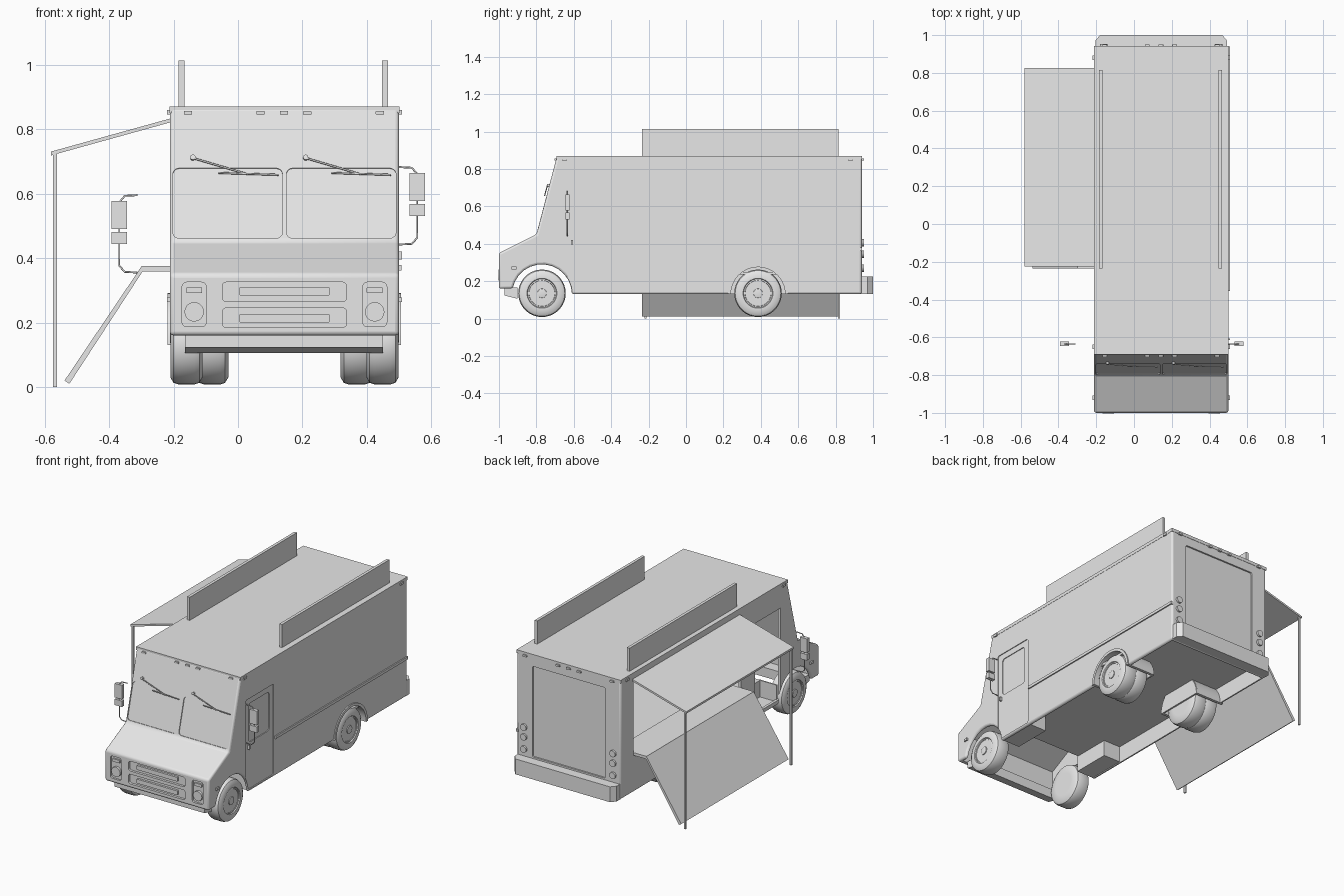
import bpy, bmesh
from math import radians, cos, sin, pi
from mathutils import Matrix, Euler

cube = bpy.data.objects.get("Cube")
if cube:
    bpy.data.objects.remove(cube, do_unlink=True)

grey = bpy.data.materials.new("plain grey")
grey.use_nodes = True
grey.diffuse_color = (0.8, 0.8, 0.8, 1)
grey.node_tree.nodes["Principled BSDF"].inputs["Base Color"].default_value = (0.8, 0.8, 0.8, 1)

CX = 0.144           # middle of the truck across x
HALF = 0.3555        # half its width
FRONT, REAR, LEFT = (90, 0, 0), (90, 0, 180), (90, 0, 90)
SLOPE = (75.3, 0, 0)


def shade(ob):
    bpy.ops.object.select_all(action='DESELECT')
    ob.select_set(True)
    bpy.context.view_layer.objects.active = ob
    bpy.ops.object.shade_smooth_by_angle(angle=radians(35))


def finish(name, bm):
    bmesh.ops.recalc_face_normals(bm, faces=bm.faces)
    me = bpy.data.meshes.new(name)
    bm.to_mesh(me)
    bm.free()
    me.materials.append(grey)
    ob = bpy.data.objects.new(name, me)
    bpy.context.collection.objects.link(ob)
    shade(ob)
    return ob


def prism(name, pts, axis, a, b):
    """Extrude a flat outline along an axis from a to b."""
    place = {'X': lambda p, t: (t, p[0], p[1]),
             'Y': lambda p, t: (p[0], t, p[1]),
             'Z': lambda p, t: (p[0], p[1], t)}[axis]
    bm = bmesh.new()
    lo = [bm.verts.new(place(p, a)) for p in pts]
    hi = [bm.verts.new(place(p, b)) for p in pts]
    bm.faces.new(lo)
    bm.faces.new(hi)
    n = len(pts)
    for i in range(n):
        j = (i + 1) % n
        bm.faces.new((lo[i], lo[j], hi[j], hi[i]))
    return finish(name, bm)


def box(name, x, y, z):
    return prism(name, [(x[0], y[0]), (x[1], y[0]), (x[1], y[1]), (x[0], y[1])], 'Z', *z)


def span(side, a, b):
    """Sorted x range on one side of the truck."""
    return sorted((CX + side * a, CX + side * b))


def arc(cy, cz, r, a, b, n=12):
    return [(cy + r * cos(radians(a + (b - a) * i / n)),
             cz + r * sin(radians(a + (b - a) * i / n))) for i in range(n + 1)]


def plate(name, w, h, r, loc, rot, up=0.004, down=0.004):
    """Rounded rectangle plate facing along its rotated local z."""
    pts = []
    for sx, sy, a in ((1, 1, 0), (-1, 1, 90), (-1, -1, 180), (1, -1, 270)):
        pts += arc(sx * (w / 2 - r), sy * (h / 2 - r), r, a, a + 90, 5)
    ob = prism(name, pts, 'Z', -down, up)
    m = Euler([radians(v) for v in rot]).to_matrix().to_4x4()
    ob.data.transform(Matrix.Translation(loc) @ m)
    return ob


def disc(name, r, loc, rot, up=0.01):
    return plate(name, 2 * r, 2 * r, r * 0.999, loc, rot, up)


def rod(name, pts, r):
    cu = bpy.data.curves.new(name, 'CURVE')
    cu.dimensions = '3D'
    cu.bevel_depth = r
    cu.bevel_resolution = 2
    cu.use_fill_caps = True
    sp = cu.splines.new('POLY')
    sp.points.add(len(pts) - 1)
    for p, q in zip(sp.points, pts):
        p.co = (*q, 1)
    cu.materials.append(grey)
    bpy.context.collection.objects.link(bpy.data.objects.new(name, cu))


def lathe(name, profile, cx, cy, cz, side, n=36):
    """Spin (x offset, radius) points around the wheel axle."""
    bm = bmesh.new()
    rings = [[bm.verts.new((cx + side * x, cy + r * cos(2 * pi * i / n), cz + r * sin(2 * pi * i / n)))
              for i in range(n)] for x, r in profile]
    for a, b in zip(rings, rings[1:]):
        for i in range(n):
            j = (i + 1) % n
            bm.faces.new((a[i], a[j], b[j], b[i]))
    bm.faces.new(rings[0])
    bm.faces.new(rings[-1])
    return finish(name, bm)


def shield_y(z):
    return -0.80 + (z - 0.45) * 0.262


# Body shell: side outline with the front wheel arch, then hollowed (open below) and cut
outline = [(-1, 0.16), (-1, 0.35), (-0.80, 0.45), (-0.69, 0.868), (0.94, 0.868), (0.94, 0.13)]
outline += arc(-0.77, 0.13, 0.16, 0, 169)
body = prism("body_shell", outline, 'X', CX - HALF, CX + HALF)
bev = body.modifiers.new("bevel", 'BEVEL')
bev.width, bev.segments, bev.limit_method = 0.012, 3, 'ANGLE'
bev.angle_limit = radians(25)

cavity = [(-0.97, 0.1), (-0.97, 0.335), (-0.785, 0.43), (-0.672, 0.845), (0.922, 0.845), (0.922, 0.1)]
cutters = [prism("cut_cavity", cavity, 'X', CX - 0.339, CX + 0.339),
           box("cut_serving", (-0.3, -0.15), (-0.235, 0.815), (0.375, 0.825)),
           box("cut_doorway", (-0.3, -0.15), (-0.62, -0.37), (0.16, 0.72)),
           plate("cut_rear_door", 0.50, 0.56, 0.01, (CX, 0.94, 0.515), REAR, 0.02, 0.01),
           plate("cut_side_door", 0.27, 0.56, 0.01, (CX + HALF, -0.5, 0.425), LEFT, 0.02, 0.005),
           plate("cut_side_pane", 0.20, 0.24, 0.02, (CX + HALF, -0.5, 0.55), LEFT, 0.02, 0.01)]
for s in (-1, 1):
    cutters.append(prism("cut_arch", arc(0.385, 0.135, 0.15, 0, 350, 30), 'X', *span(s, 0.3, 0.4)))
    cutters.append(plate("cut_windshield", 0.34, 0.225, 0.02, (CX + s * 0.176, shield_y(0.57), 0.57),
                         SLOPE, 0.02, 0.006))
    cutters.append(plate("cut_lamp_panel", 0.075, 0.138, 0.015, (CX + s * 0.28, -1, 0.256), FRONT, 0.02, 0.012))
for z in (0.295, 0.215):
    cutters.append(plate("cut_grille", 0.385, 0.06, 0.012, (CX, -1, z), FRONT, 0.02, 0.015))
for c in cutters:
    m = body.modifiers.new(c.name, 'BOOLEAN')
    m.operation, m.solver, m.object = 'DIFFERENCE', 'EXACT', c
bpy.context.view_layer.update()
baked = bpy.data.meshes.new_from_object(body.evaluated_get(bpy.context.evaluated_depsgraph_get()))
body.modifiers.clear()
body.data = baked
for c in cutters:
    bpy.data.objects.remove(c, do_unlink=True)
shade(body)

# Raised floor notched for a step well beside each door
floor = [(0.345, 0.93), (0.345, -0.37), (0.23, -0.37), (0.23, -0.60)]
prism("floor", [(CX + x, y) for x, y in floor] + [(CX - x, y) for x, y in reversed(floor)], 'Z', 0.235, 0.25)
for s in (-1, 1):
    box("step_tread", span(s, 0.23, 0.345), (-0.60, -0.37), (0.135, 0.147))
    box("step_riser", span(s, 0.222, 0.232), (-0.60, -0.37), (0.135, 0.25))
    for y in (-0.605, -0.37):
        box("step_end", span(s, 0.222, 0.345), (y, y + 0.008), (0.135, 0.25))

# Roof edge trim and upright roof boards
box("roof_cap", (CX - 0.357, CX + 0.357), (-0.692, 0.942), (0.85, 0.87))
for x in (-0.175, 0.456):
    box("roof_board", (x - 0.009, x + 0.009), (-0.235, 0.815), (0.866, 1.013))

# Grille bars, lamps and markers
for z in (0.297, 0.213):
    plate("grille_bar", 0.28, 0.026, 0.004, (CX, -0.99, z), FRONT, 0.008, 0.005)
for s in (-1, 1):
    disc("headlamp", 0.03, (CX + s * 0.28, -0.99, 0.233), FRONT, 0.012)
    plate("turn_lamp", 0.05, 0.018, 0.003, (CX + s * 0.28, -0.99, 0.30), FRONT, 0.008)
    for z in (0.27, 0.345, 0.405):
        disc("tail_lamp", 0.02, (CX + s * 0.305, 0.94, z), REAR, 0.012)
    for y, z in ((-0.92, 0.27), (-0.65, 0.852), (0.88, 0.852)):
        box("side_marker", span(s, 0.35, 0.364), (y - 0.013, y + 0.013), (z - 0.007, z + 0.007))
for x in (-0.155, 0.07, 0.1425, 0.215, 0.44):
    plate("front_marker", 0.026, 0.012, 0.003, (x, -0.695, 0.85), FRONT, 0.008)
    plate("rear_marker", 0.026, 0.012, 0.003, (x, 0.943, 0.85), REAR, 0.008)

# Wipers
for x in (-0.14, 0.21):
    for name, ends in (("wiper_arm", ((x, 0.71), (x + 0.17, 0.66))),
                       ("wiper_blade", ((x + 0.08, 0.664), (x + 0.265, 0.658)))):
        rod(name, [(px, shield_y(pz) - 0.01, pz) for px, pz in ends], 0.003)
    disc("wiper_pivot", 0.008, (x, shield_y(0.71), 0.71), SLOPE, 0.012)

# Bumpers
prism("front_bumper", [(-0.97, 0.165), (-0.97, 0.123), (-0.90, 0.106), (-0.90, 0.165)], 'X', -0.165, 0.45)
prism("rear_bumper", [(-0.205, 0.935), (-0.205, 0.97), (-0.18, 1.0), (0.468, 1.0), (0.493, 0.97), (0.493, 0.935)],
      'Z', 0.13, 0.225)

# Side rub rail and door handle
box("rub_rail", (0.49, 0.507), (-0.355, 0.94), (0.362, 0.379))
box("door_handle", (0.49, 0.508), (-0.615, -0.605), (0.395, 0.42))

# Mirrors: the right one hangs lower and further out
for s, dx, dz in ((1, 0, 0), (-1, -0.10, -0.087)):
    path = [(0.355, 0.682), (0.395, 0.68), (0.412, 0.66), (0.412, 0.463), (0.395, 0.444), (0.355, 0.442)]
    rod("mirror_bracket", [(CX + s * x + dx, -0.635, z + dz) for x, z in path], 0.003)
    mx = CX + s * 0.412 + dx
    box("mirror_head", (mx - 0.024, mx + 0.024), (-0.645, -0.622), (0.577 + dz, 0.664 + dz))
    box("mirror_small", (mx - 0.024, mx + 0.024), (-0.645, -0.622), (0.53 + dz, 0.567 + dz))

# Awning, poles, serving shelf and folded-down panel
ends = (-0.235, 0.815)
prism("awning", [(-0.205, 0.822), (-0.205, 0.834), (-0.58, 0.73), (-0.58, 0.718)], 'Y', -0.224, 0.826)
for y in (-0.216, 0.818):
    box("awning_pole", (-0.573, -0.562), (y - 0.006, y + 0.006), (0, 0.725))
box("serving_shelf", (-0.30, -0.10), ends, (0.358, 0.375))
prism("folded_panel", [(-0.285, 0.375), (-0.300, 0.373), (-0.538, 0.02), (-0.523, 0.01)], 'Y', *ends)

# Wheels and wheel wells
TYRE = [(-0.05, 0.07), (-0.05, 0.105), (-0.04, 0.122), (-0.025, 0.127), (0.025, 0.127), (0.04, 0.122),
        (0.05, 0.105), (0.05, 0.08), (0.043, 0.076)]
RIM = [(-0.04, 0.078), (0.044, 0.078), (0.046, 0.07), (0.03, 0.064), (0.022, 0.05), (0.034, 0.034),
       (0.034, 0.026), (0.048, 0.024), (0.05, 0.012)]
for s in (-1, 1):
    for y, offsets in ((-0.77, (0.304,)), (0.385, (0.304, 0.224))):
        for d in offsets:
            lathe("tyre", TYRE, CX + s * d, y, 0.135, s)
            lathe("rim", RIM, CX + s * d, y, 0.135, s)
        for k in range(8):
            a = k * pi / 4
            disc("rim_lug", 0.008, (CX + s * 0.33, y + 0.052 * cos(a), 0.135 + 0.052 * sin(a)),
                 (90, 0, 90 * s), 0.008)
    well = arc(0.385, 0.13, 0.162, 0, 180, 20) + arc(0.385, 0.13, 0.145, 180, 0, 20)
    prism("wheel_well", well, 'X', *span(s, 0.165, 0.362))
    prism("well_cap", arc(0.385, 0.13, 0.16, 0, 180, 20), 'X', *span(s, 0.16, 0.17))
